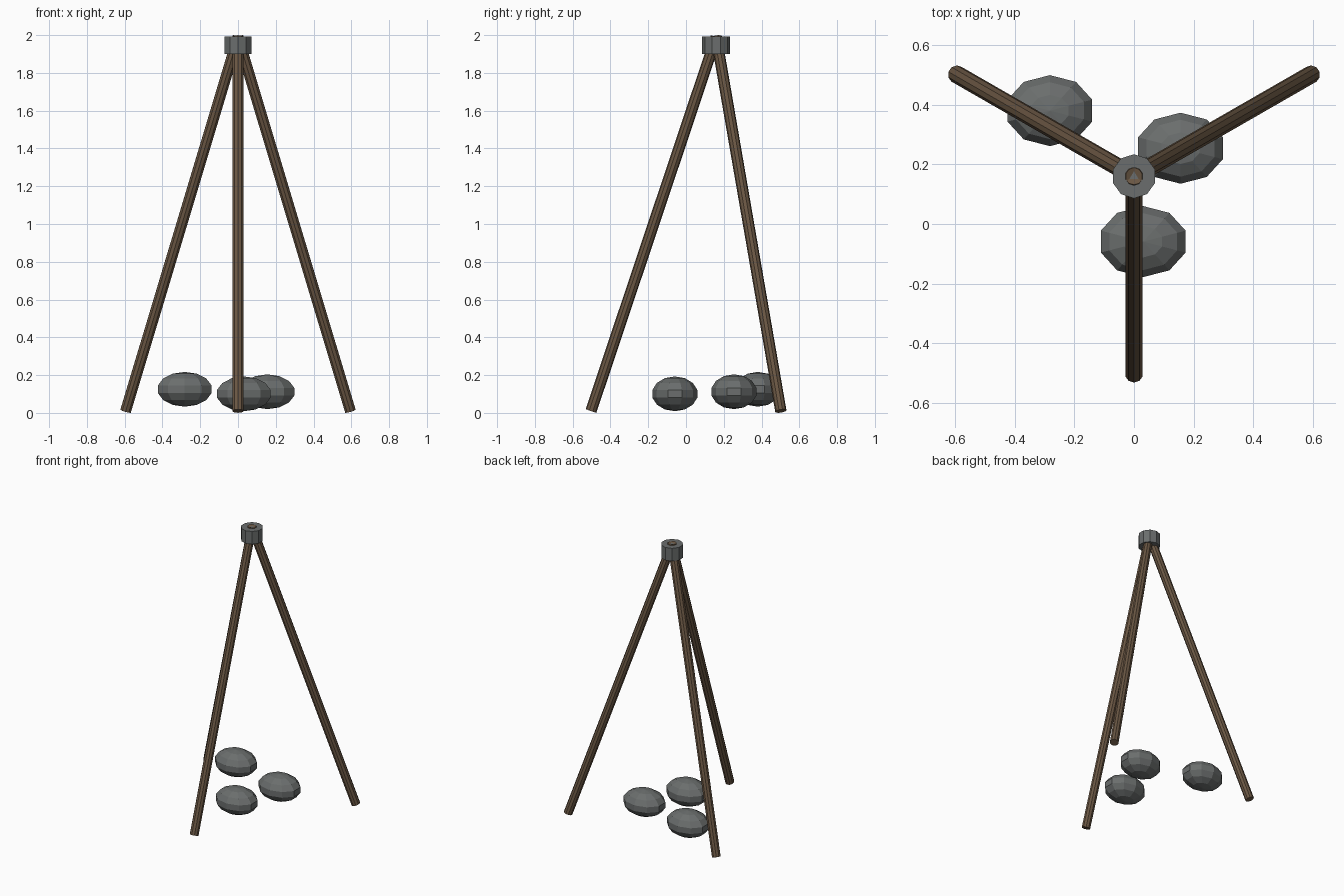
import bpy, bmesh
from mathutils import Vector, Matrix

if "Cube" in bpy.data.objects:
    bpy.data.objects.remove(bpy.data.objects["Cube"])


def material(name, rgb):
    m = bpy.data.materials.new(name)
    m.diffuse_color = (*rgb, 1)
    m.use_nodes = True
    m.node_tree.nodes["Principled BSDF"].inputs["Base Color"].default_value = m.diffuse_color
    return m


WOOD = material("brown wood", (0.145, 0.095, 0.057))
STONE = material("grey stone", (0.145, 0.155, 0.153))


def add_object(name, bm, mat):
    me = bpy.data.meshes.new(name)
    bm.to_mesh(me)
    bm.free()
    me.materials.append(mat)
    ob = bpy.data.objects.new(name, me)
    bpy.context.collection.objects.link(ob)


def rod(name, a, b, radius, mat, sides=10):
    """Flat-ended cylinder between two points."""
    a, b = Vector(a), Vector(b)
    d = b - a
    bm = bmesh.new()
    rot = Vector((0, 0, 1)).rotation_difference(d).to_matrix().to_4x4()
    bmesh.ops.create_cone(bm, cap_ends=True, segments=sides, radius1=radius,
                          radius2=radius, depth=d.length,
                          matrix=Matrix.Translation((a + b) / 2) @ rot)
    add_object(name, bm, mat)


def stone(name, centre, half):
    """Low-poly ellipsoid fitted to the given half sizes."""
    bm = bmesh.new()
    bmesh.ops.create_uvsphere(bm, u_segments=10, v_segments=7, radius=1)
    for i in range(3):
        top = max(v.co[i] for v in bm.verts)
        for v in bm.verts:
            v.co[i] = v.co[i] / top * half[i] + centre[i]
    add_object(name, bm, STONE)


# Three poles meeting at the top
APEX = (0, 0.16, 1.99)
for name, foot in (("front_leg", (0, -0.503, 0.01)),
                   ("left_leg", (-0.595, 0.502, 0.01)),
                   ("right_leg", (0.595, 0.502, 0.01))):
    rod(name, foot, APEX, 0.03, WOOD)

# Collar binding the poles
rod("collar", (0, 0.16, 1.9), (0, 0.16, 1.993), 0.074, STONE)

# Hearth stones
for name, centre in (("left_stone", (-0.282, 0.38, 0.125)),
                     ("right_stone", (0.156, 0.254, 0.112)),
                     ("front_stone", (0.031, -0.059, 0.101))):
    stone(name, centre, (0.142, 0.119, 0.092))
